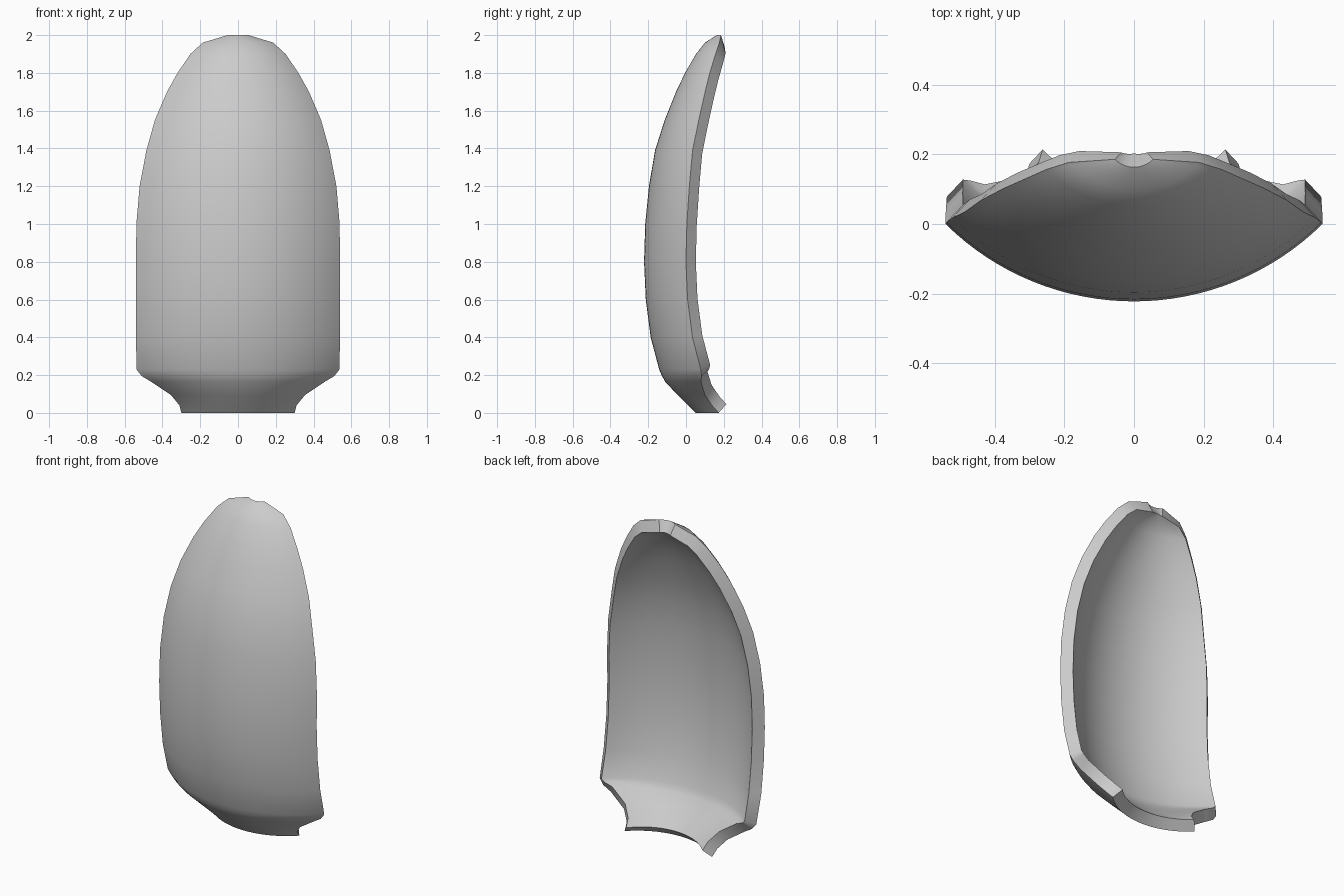
import bpy, bmesh, math

if "Cube" in bpy.data.objects:
    bpy.data.objects.remove(bpy.data.objects["Cube"])

# Shell rows: height z, half width, y of the front centre line
ROWS = [
    (0.00, 0.300, 0.05), (0.04, 0.310, 0.01), (0.095, 0.355, -0.045),
    (0.165, 0.460, -0.11), (0.195, 0.510, -0.127), (0.23, 0.537, -0.142),
    (0.40, 0.540, -0.187), (0.60, 0.540, -0.213), (0.80, 0.540, -0.222),
    (1.00, 0.538, -0.216), (1.20, 0.521, -0.196), (1.39, 0.485, -0.164),
    (1.55, 0.440, -0.113), (1.70, 0.376, -0.053), (1.80, 0.320, -0.005),
    (1.90, 0.252, 0.053), (1.96, 0.187, 0.10), (2.00, 0.055, 0.163),
]
COLS = 32
SAG = 0.41          # arc depth relative to half width
THICKNESS = 0.072

# Circular arc cross-section for a half width of 1
RADIUS = (1 + SAG ** 2) / (2 * SAG)
HALF_ANGLE = math.asin(1 / RADIUS)


def arc_point(i):
    a = HALF_ANGLE * (2 * i / COLS - 1)
    return RADIUS * math.sin(a), RADIUS * (1 - math.cos(a))


# Curved outer skin
bm = bmesh.new()
grid = []
for z, w, y in ROWS:
    grid.append([bm.verts.new((w * ax, y + w * ay, z))
                 for ax, ay in map(arc_point, range(COLS + 1))])
for low, high in zip(grid, grid[1:]):
    for c in range(COLS):
        bm.faces.new((low[c], low[c + 1], high[c + 1], high[c]))
mesh = bpy.data.meshes.new("curved_shell")
bm.to_mesh(mesh)
bm.free()
shell = bpy.data.objects.new("curved_shell", mesh)
bpy.context.collection.objects.link(shell)

# Wall thickness toward the hollow back
solid = shell.modifiers.new("thickness", 'SOLIDIFY')
solid.thickness = THICKNESS
solid.offset = -1
bpy.context.view_layer.objects.active = shell
shell.select_set(True)
bpy.ops.object.modifier_apply(modifier=solid.name)
bpy.ops.object.shade_smooth_by_angle(angle=math.radians(40))
